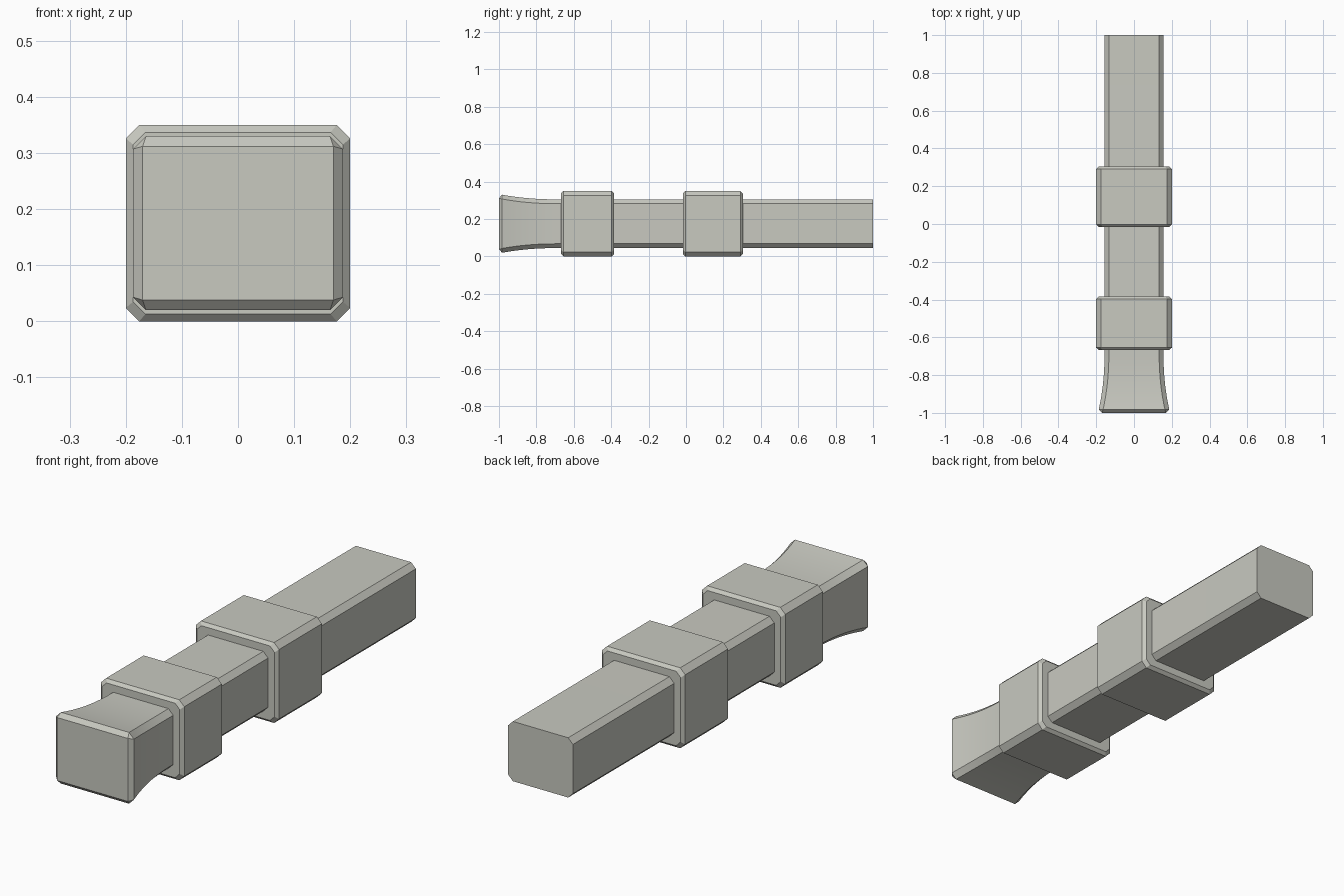
import bpy, bmesh, math

cube = bpy.data.objects.get("Cube")
if cube:
    bpy.data.objects.remove(cube, do_unlink=True)

MID_Z = 0.175

stone = bpy.data.materials.new("pale_grey_stone")
stone.use_nodes = True
COLOUR = (0.58, 0.585, 0.53, 1)
stone.diffuse_color = COLOUR
stone.node_tree.nodes["Principled BSDF"].inputs["Base Color"].default_value = COLOUR


def section(y, w, h, c):
    """Rectangle with cut corners, across the length."""
    quarter = [(w, h - c), (w - c, h)]
    pts = []
    for sx, sz in ((1, 1), (-1, 1), (-1, -1), (1, -1)):
        q = quarter if sx * sz > 0 else quarter[::-1]
        pts += [(sx * x, y, MID_Z + sz * z) for x, z in q]
    return pts


def loft(name, sections):
    """Skin a list of (y, half width, half height, corner cut) and cap it."""
    bm = bmesh.new()
    rings = [[bm.verts.new(p) for p in section(*s)] for s in sections]
    for a, b in zip(rings, rings[1:]):
        for i in range(len(a)):
            j = (i + 1) % len(a)
            bm.faces.new((a[i], a[j], b[j], b[i]))
    bm.faces.new(rings[0])
    bm.faces.new(rings[-1])
    bmesh.ops.remove_doubles(bm, verts=bm.verts[:], dist=0.0001)
    bmesh.ops.recalc_face_normals(bm, faces=bm.faces[:])
    mesh = bpy.data.meshes.new(name)
    bm.to_mesh(mesh)
    bm.free()
    mesh.materials.append(stone)
    obj = bpy.data.objects.new(name, mesh)
    bpy.context.collection.objects.link(obj)
    bpy.ops.object.select_all(action='DESELECT')
    obj.select_set(True)
    bpy.context.view_layer.objects.active = obj
    bpy.ops.object.shade_smooth_by_angle(angle=math.radians(25))
    return obj


# Bar with a bevelled front end that flares out in a concave curve
STEPS = 12
bar = [(-1, 0.17, 0.137, 0)]
for i in range(STEPS + 1):
    t = 1 - i / STEPS
    k = t ** 2.2
    bar.append((-0.68 - 0.303 * t, 0.156 + 0.031 * k, 0.13 + 0.025 * k, 0.023))
bar.append((1, 0.156, 0.13, 0.023))
loft("bar", bar)


# Bevelled collars around the bar
def collar(name, y0, y1, b=0.013):
    inner, outer = (0.187, 0.162, 0.022), (0.2, 0.175, 0.024)
    loft(name, [(y0, *inner), (y0 + b, *outer), (y1 - b, *outer), (y1, *inner)])


collar("front_collar", -0.668, -0.384)
collar("rear_collar", -0.016, 0.304)
